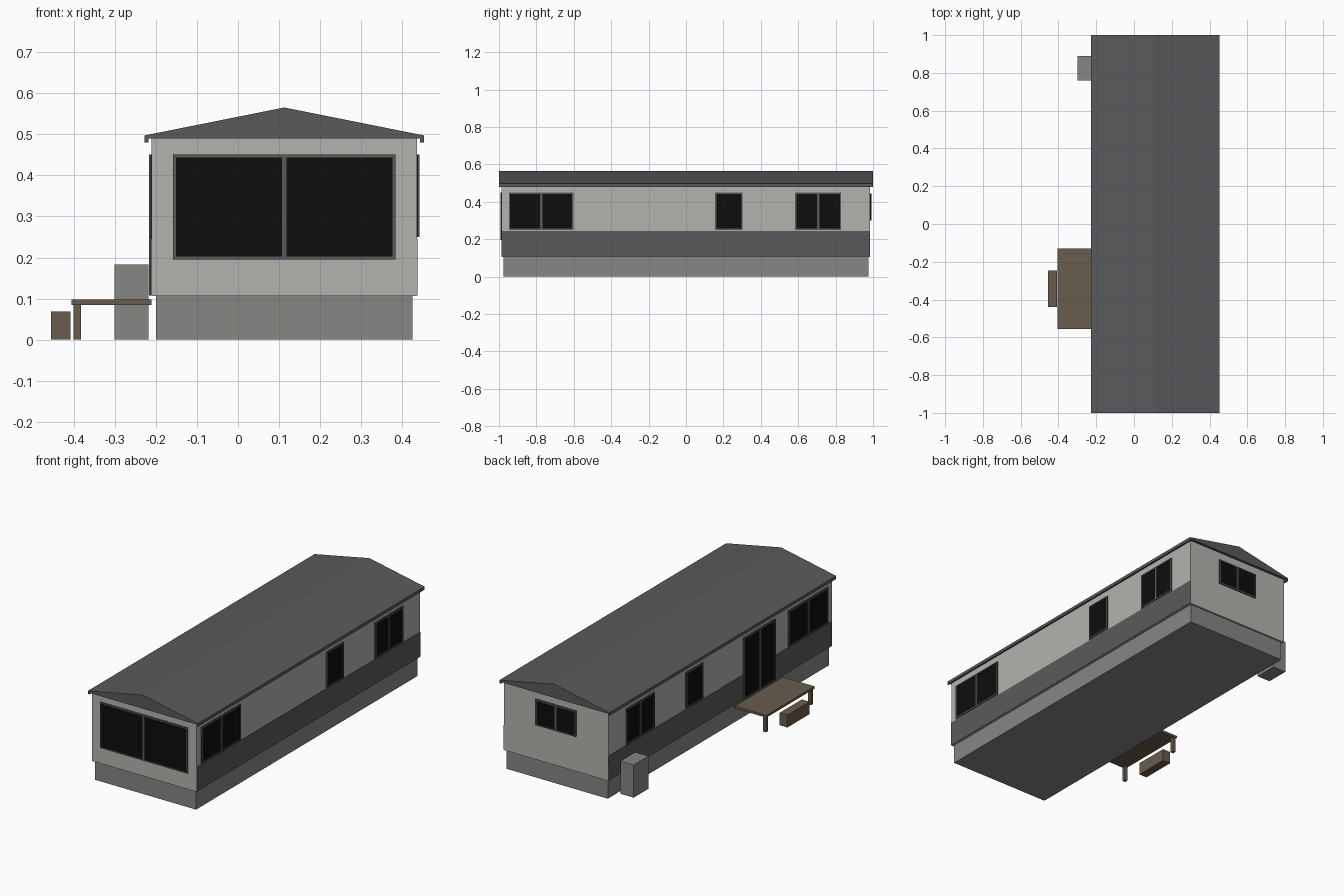
import bpy
import bmesh

cube = bpy.data.objects.get("Cube")
if cube:
    bpy.data.objects.remove(cube, do_unlink=True)


def make_material(name, rgb):
    mat = bpy.data.materials.new(name)
    mat.use_nodes = True
    mat.diffuse_color = (*rgb, 1)
    mat.node_tree.nodes["Principled BSDF"].inputs["Base Color"].default_value = (*rgb, 1)
    return mat


WALL = make_material("pale_cladding", (0.45, 0.45, 0.43))
SKIRT = make_material("mid_grey_base", (0.24, 0.24, 0.235))
ROOF = make_material("dark_grey_trim", (0.102, 0.102, 0.107))
GLASS = make_material("black_glass", (0.004, 0.004, 0.004))
WOOD = make_material("brown_timber", (0.143, 0.107, 0.076))


def prism(name, profile, y0, y1, mat):
    """Extrude an x-z outline along y."""
    bm = bmesh.new()
    face = bm.faces.new([bm.verts.new((x, y0, z)) for x, z in profile])
    ext = bmesh.ops.extrude_face_region(bm, geom=[face])
    verts = [v for v in ext["geom"] if isinstance(v, bmesh.types.BMVert)]
    bmesh.ops.translate(bm, verts=verts, vec=(0, y1 - y0, 0))
    bmesh.ops.recalc_face_normals(bm, faces=bm.faces)
    mesh = bpy.data.meshes.new(name)
    bm.to_mesh(mesh)
    bm.free()
    mesh.materials.append(mat)
    obj = bpy.data.objects.new(name, mesh)
    bpy.context.collection.objects.link(obj)
    return obj


def box(name, x, y, z, mat):
    outline = [(x[0], z[0]), (x[1], z[0]), (x[1], z[1]), (x[0], z[1])]
    return prism(name, outline, y[0], y[1], mat)


def window(name, side, u, z, panes=2, rim=0.007, bar=0.012):
    """Glass plate with frame bars; side gives the wall axis, position and direction."""
    axis, pos, out = side

    def plate(label, u_range, z_range, depth, mat):
        d = sorted((pos - out * 0.002, pos + out * depth))
        x, y = (d, u_range) if axis == "x" else (u_range, d)
        box(f"{name}_{label}", x, y, z_range, mat)

    plate("glass", u, z, 0.003, GLASS)
    plate("sill", u, (z[0], z[0] + rim), 0.006, ROOF)
    plate("head", u, (z[1] - rim, z[1]), 0.006, ROOF)
    inner_z = (z[0] + rim, z[1] - rim)
    plate("jamb_a", (u[0], u[0] + rim), inner_z, 0.006, ROOF)
    plate("jamb_b", (u[1] - rim, u[1]), inner_z, 0.006, ROOF)
    if panes == 2:
        mid = (u[0] + u[1]) / 2
        plate("mullion", (mid - bar / 2, mid + bar / 2), inner_z, 0.006, ROOF)


# Base and body
MID = 0.1125
box("base_skirt", (-0.2, 0.425), (-0.977, 0.975), (0, 0.106), SKIRT)
box("body_walls", (-0.21, 0.435), (-0.987, 0.985), (0.106, 0.492), WALL)
box("left_band", (0.434, 0.437), (-0.987, 0.985), (0.108, 0.245), ROOF)
box("right_band", (-0.212, -0.209), (-0.987, 0.985), (0.108, 0.245), ROOF)

# Roof with gutters along both eaves
half = 0.34
prism("roof", [(MID - half, 0.489), (MID + half, 0.489), (MID + half, 0.497),
               (MID, 0.565), (MID - half, 0.497)], -1, 1, ROOF)
box("left_gutter", (MID + half - 0.01, MID + half), (-1, 1), (0.48, 0.49), ROOF)
box("right_gutter", (MID - half, MID - half + 0.01), (-1, 1), (0.48, 0.49), ROOF)

# End windows
window("front_window", ("y", -0.987, -1), (-0.158, 0.383), (0.195, 0.45))
window("back_window", ("y", 0.985, 1), (-0.012, 0.238), (0.3, 0.445))

# Side windows, matching on both long walls
LEFT, RIGHT = ("x", 0.435, 1), ("x", -0.21, -1)
for label, side in (("left", LEFT), ("right", RIGHT)):
    window(f"{label}_lounge_window", side, (-0.947, -0.602), (0.25, 0.45))
    window(f"{label}_small_window", side, (0.155, 0.303), (0.25, 0.45), panes=1)
    window(f"{label}_bedroom_window", side, (0.583, 0.83), (0.25, 0.45))
window("patio_door", RIGHT, (-0.485, -0.205), (0.108, 0.45))

# Utility box beside the right wall
box("utility_box", (-0.3, -0.218), (0.76, 0.89), (0, 0.183), SKIRT)

# Deck with two outer legs and a step
box("deck", (-0.405, -0.21), (-0.555, -0.13), (0.085, 0.098), WOOD)
for label, y in (("front", -0.55), ("back", -0.153)):
    box(f"deck_{label}_leg", (-0.4, -0.382), (y, y + 0.018), (0, 0.086), WOOD)
box("deck_step", (-0.455, -0.407), (-0.44, -0.245), (0, 0.069), WOOD)
